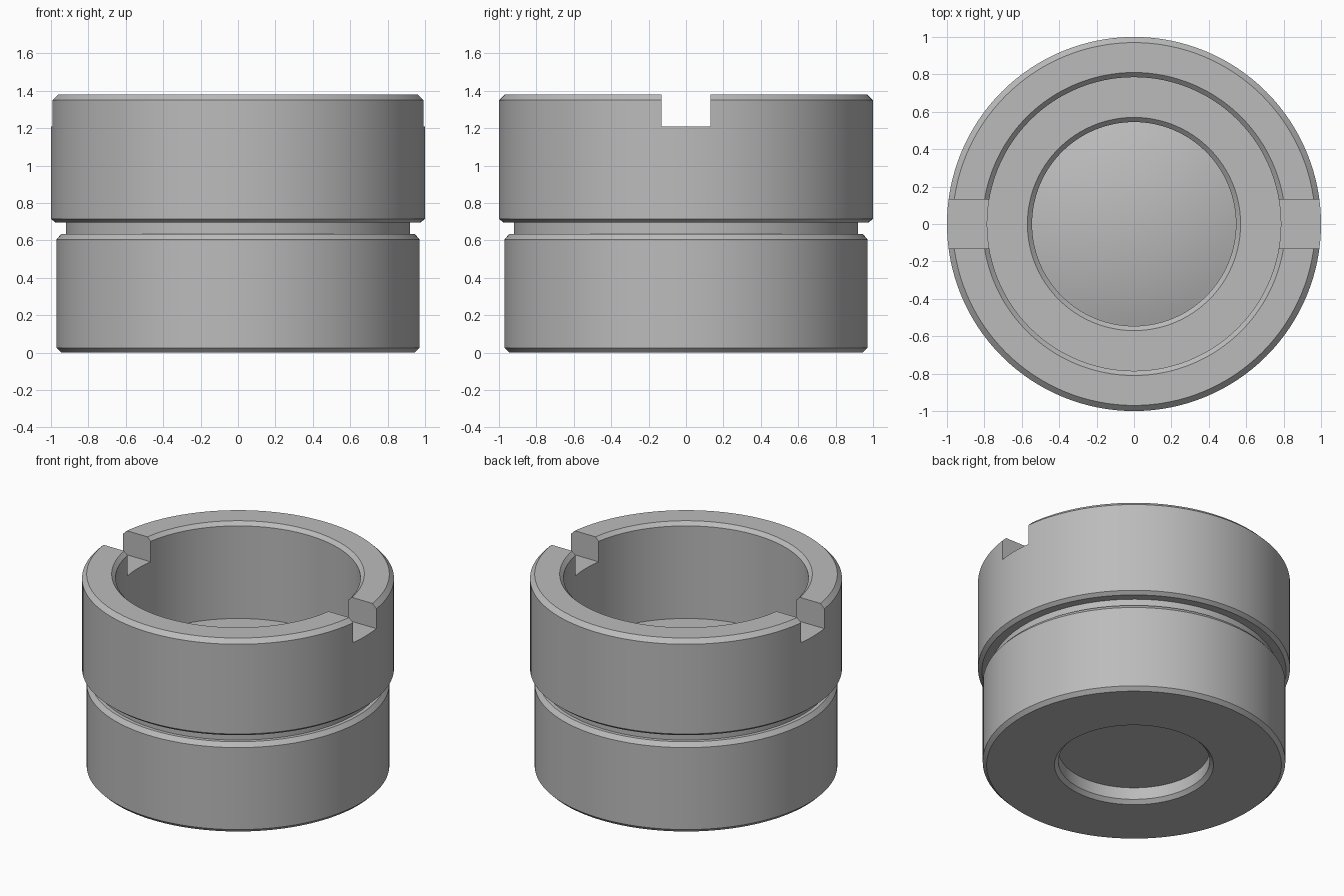
import bpy
import bmesh
import math

SEGMENTS = 128

cube = bpy.data.objects.get("Cube")
if cube:
    bpy.data.objects.remove(cube, do_unlink=True)

metal = bpy.data.materials.new("plain grey")
metal.use_nodes = True
grey = (0.5, 0.5, 0.5, 1)
metal.diffuse_color = grey
metal.node_tree.nodes["Principled BSDF"].inputs["Base Color"].default_value = grey


def add_object(name, bm):
    bmesh.ops.recalc_face_normals(bm, faces=bm.faces)
    mesh = bpy.data.meshes.new(name)
    bm.to_mesh(mesh)
    bm.free()
    mesh.materials.append(metal)
    obj = bpy.data.objects.new(name, mesh)
    bpy.context.collection.objects.link(obj)
    return obj


def lathe(name, profile, closed):
    """Spin a (radius, height) profile around z."""
    bm = bmesh.new()
    verts = [bm.verts.new((r, 0, z)) for r, z in profile]
    edges = [bm.edges.new(pair) for pair in zip(verts, verts[1:])]
    if closed:
        edges.append(bm.edges.new((verts[-1], verts[0])))
    bmesh.ops.spin(bm, geom=verts + edges, cent=(0, 0, 0), axis=(0, 0, 1),
                   angle=math.tau, steps=SEGMENTS, use_merge=True)
    bmesh.ops.remove_doubles(bm, verts=bm.verts, dist=0.0001)
    return add_object(name, bm)


def smooth(obj):
    bpy.ops.object.select_all(action="DESELECT")
    obj.select_set(True)
    bpy.context.view_layer.objects.active = obj
    bpy.ops.object.shade_smooth_by_angle(angle=math.radians(25))


# Barrel: grooved outside, then the wide bore, shelf, lens seat and rear opening
barrel = lathe("barrel", [
    (0.945, 0), (0.97, 0.025), (0.97, 0.605), (0.945, 0.635),
    (0.92, 0.635), (0.92, 0.695), (0.975, 0.695), (1, 0.715),
    (1, 1.35), (0.97, 1.38), (0.81, 1.38), (0.785, 1.355),
    (0.785, 0.7), (0.57, 0.7), (0.545, 0.675),
    (0.545, 0.11), (0.485, 0.11), (0.485, 0.025), (0.51, 0)], True)

# Slot cutter: one bar across the rim opens both spanner notches
bm = bmesh.new()
bmesh.ops.create_cube(bm, size=1)
bmesh.ops.scale(bm, verts=bm.verts, vec=(3, 0.26, 0.4))
bmesh.ops.translate(bm, verts=bm.verts, vec=(0, 0, 1.41))
cutter = add_object("notch_cutter", bm)
cutter.hide_render = True
cutter.hide_set(True)

notch = barrel.modifiers.new("rim_notches", "BOOLEAN")
notch.operation = "DIFFERENCE"
notch.solver = "EXACT"
notch.object = cutter
bpy.context.view_layer.update()
cut_mesh = bpy.data.meshes.new_from_object(
    barrel.evaluated_get(bpy.context.evaluated_depsgraph_get()))
barrel.modifiers.clear()
barrel.data = cut_mesh
bpy.data.objects.remove(cutter, do_unlink=True)
smooth(barrel)

# Lens: flat underneath, shallow dome on top
lens_radius, edge_height, tilt = 0.545, 0.3, math.radians(19)
curve = lens_radius / math.sin(tilt)
steps = 12
dome = []
for i in range(steps + 1):
    a = tilt * (1 - i / steps)
    dome.append((curve * math.sin(a),
                 edge_height + curve * (math.cos(a) - math.cos(tilt))))
lens = lathe("lens", [(0, 0.11), (lens_radius, 0.11)] + dome, False)
smooth(lens)
